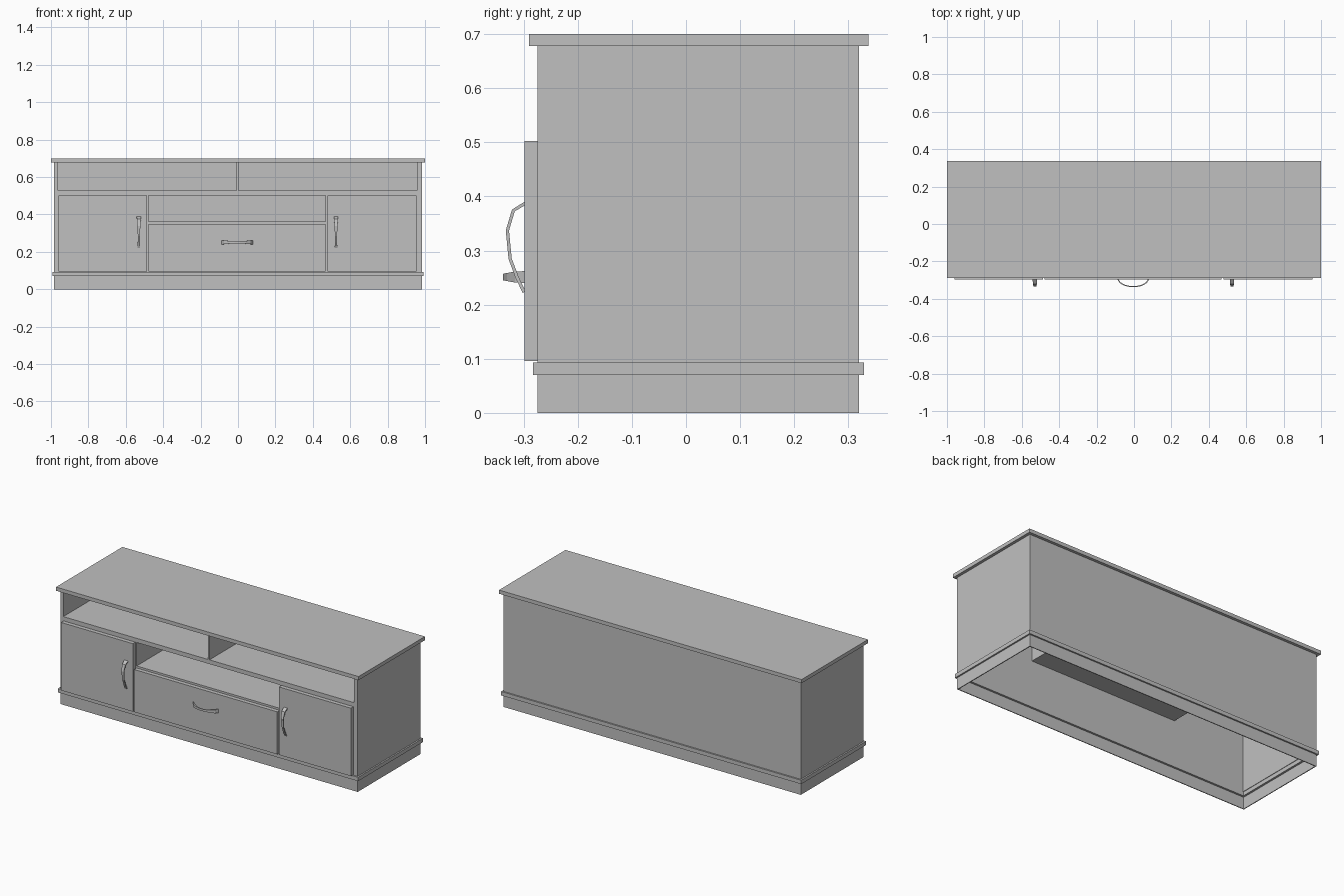
import bpy
import bmesh
from mathutils import Vector

if "Cube" in bpy.data.objects:
    bpy.data.objects.remove(bpy.data.objects["Cube"], do_unlink=True)

grey = bpy.data.materials.new("plain grey")
grey.use_nodes = True
COLOUR = (0.53, 0.53, 0.53, 1)
grey.diffuse_color = COLOUR
grey.node_tree.nodes["Principled BSDF"].inputs["Base Color"].default_value = COLOUR


def finish(name, bm):
    bmesh.ops.recalc_face_normals(bm, faces=bm.faces)
    mesh = bpy.data.meshes.new(name)
    bm.to_mesh(mesh)
    bm.free()
    mesh.materials.append(grey)
    obj = bpy.data.objects.new(name, mesh)
    bpy.context.collection.objects.link(obj)
    return obj


def add_box(bm, x, y, z):
    made = bmesh.ops.create_cube(bm, size=1)["verts"]
    for v in made:
        v.co = Vector([(a + b) / 2 + c * (b - a) for c, (a, b) in zip(v.co, (x, y, z))])


def boxes(name, *parts):
    bm = bmesh.new()
    for part in parts:
        add_box(bm, *part)
    return finish(name, bm)


def ring(name, x, y, z, t):
    """Four walls around an open rectangle."""
    inner = (y[0] + t, y[1] - t)
    return boxes(name,
                 ((x[0], x[0] + t), y, z), ((x[1] - t, x[1]), y, z),
                 ((x[0] + t, x[1] - t), (y[0], inner[0]), z),
                 ((x[0] + t, x[1] - t), (inner[1], y[1]), z))


def handle(name, path, widths, across, t=0.006):
    """Bent flat strip whose width changes along its path."""
    bm = bmesh.new()
    path = [Vector(p) for p in path]
    across = Vector(across)
    loops = []
    for i, p in enumerate(path):
        along = path[min(i + 1, len(path) - 1)] - path[max(i - 1, 0)]
        out = along.cross(across).normalized() * t / 2
        side = across * widths[i] / 2
        loops.append([bm.verts.new(p + q) for q in
                      (side + out, side - out, -side - out, -side + out)])
    for a, b in zip(loops, loops[1:]):
        for k in range(4):
            n = (k + 1) % 4
            bm.faces.new((a[k], a[n], b[n], b[k]))
    bm.faces.new(loops[0])
    bm.faces.new(loops[-1])
    return finish(name, bm)


# Main levels and extents
X0, X1 = -0.983, 0.983
Y0, Y1 = -0.274, 0.32
IN_L, IN_R = -0.963, 0.957
MID_L, MID_R = -0.478, 0.468
BASE, TOP = 0.093, 0.678
FRONT = (Y0, Y0 + 0.016)
BACK = (Y1 - 0.016, Y1)
DEPTH = (FRONT[1], BACK[0])
INSIDE = (IN_L, IN_R)
MID = (MID_L, MID_R)

# Open plinth, moulding and top
ring("plinth", (X0, X1), (Y0, Y1), (0, 0.07), 0.005)
ring("base_moulding", (-0.992, 0.992), (-0.283, 0.329), (0.07, BASE), 0.026)
boxes("top_board", ((-1, 1), (-0.29, 0.337), (TOP, 0.7)))

# Carcass walls
boxes("left_side", ((IN_R, X1), (Y0, Y1), (BASE, TOP)))
boxes("right_side", ((X0, IN_L), (Y0, Y1), (BASE, TOP)))
boxes("back_panel", (INSIDE, BACK, (BASE, TOP)))
boxes("front_panel",
      (INSIDE, FRONT, (BASE, 0.362)),
      ((IN_L, MID_L), FRONT, (0.362, 0.502)),
      ((MID_R, IN_R), FRONT, (0.362, 0.502)),
      (INSIDE, FRONT, (0.502, 0.527)))

# Open compartments
boxes("upper_shelf", (INSIDE, DEPTH, (0.502, 0.527)))
boxes("upper_divider", ((-0.008, 0.003), (Y0, BACK[0]), (0.527, TOP)))
boxes("middle_shelf", (MID, DEPTH, (0.35, 0.362)))
boxes("middle_shelf_sides",
      ((MID_L - 0.016, MID_L), DEPTH, (0.35, 0.502)),
      ((MID_R, MID_R + 0.016), DEPTH, (0.35, 0.502)))

# Raised doors and drawer front
FACE = (-0.298, Y0)
boxes("right_door", ((-0.96, -0.487), FACE, (0.096, 0.502)))
boxes("left_door", ((0.479, 0.955), FACE, (0.096, 0.502)))
boxes("drawer_front", (MID, FACE, (0.096, 0.35)))

# Curved handles
bow = [(-0.296, 0.388), (-0.319, 0.374), (-0.330, 0.337),
       (-0.325, 0.285), (-0.312, 0.250), (-0.299, 0.223)]
for name, x in (("right_door_handle", -0.53), ("left_door_handle", 0.524)):
    handle(name, [(x, y, z) for y, z in bow],
           (0.024, 0.021, 0.016, 0.011, 0.012, 0.014), (1, 0, 0))

half = [(0.082, -0.296, 0.022), (0.07, -0.314, 0.020),
        (0.045, -0.328, 0.015), (0.015, -0.335, 0.012)]
arc = [(-x, y, w) for x, y, w in half] + half[::-1]
handle("drawer_handle", [(x - 0.004, y, 0.251) for x, y, w in arc],
       [w for x, y, w in arc], (0, 0, 1))
